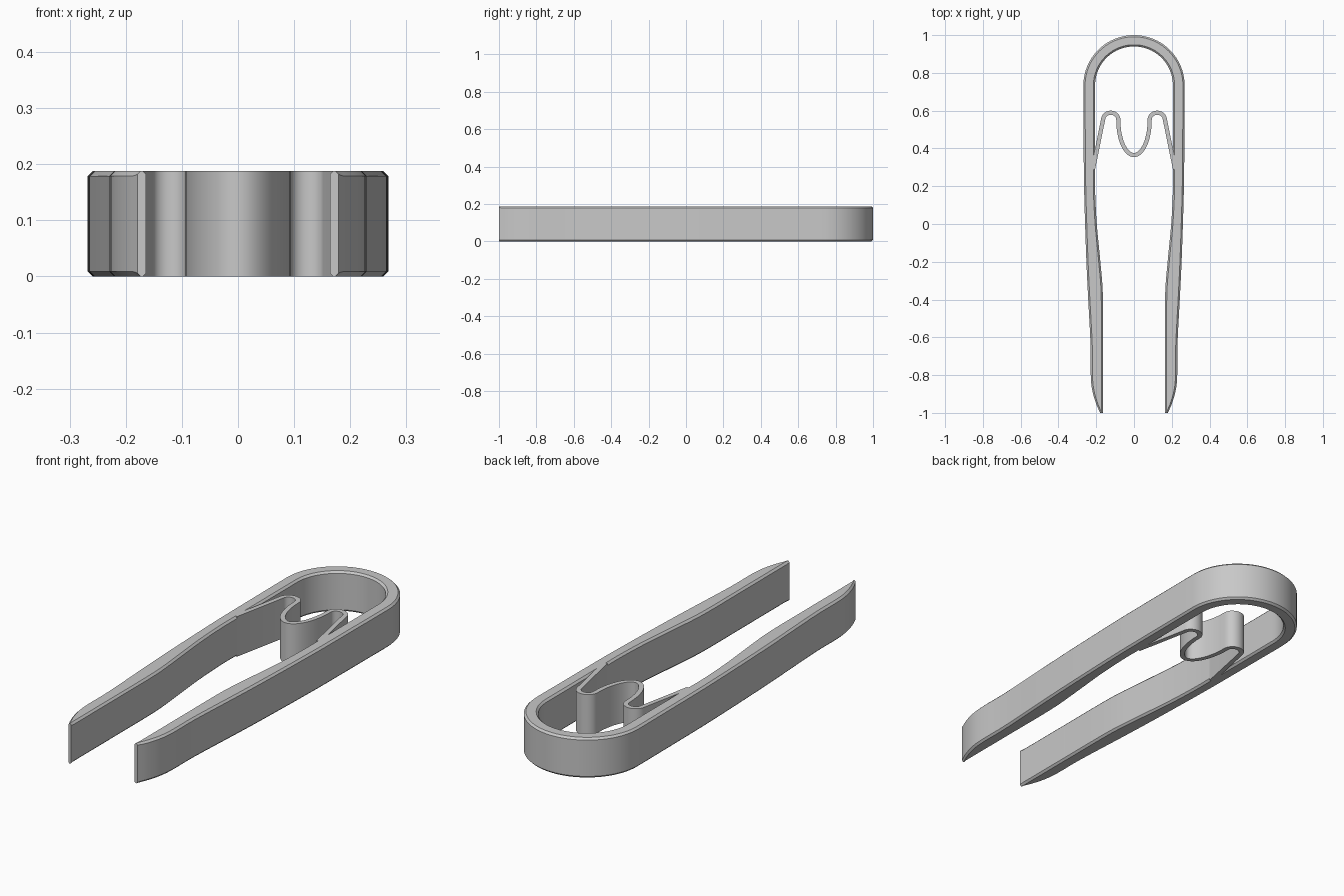
import bpy, bmesh
from math import sin, cos, radians
from mathutils import Vector

HEIGHT = 0.188
CHAMFER = 0.009

if "Cube" in bpy.data.objects:
    bpy.data.objects.remove(bpy.data.objects["Cube"])

GREY = (0.58, 0.58, 0.58, 1)
grey = bpy.data.materials.new("grey plastic")
grey.use_nodes = True
grey.diffuse_color = GREY
grey.node_tree.nodes["Principled BSDF"].inputs["Base Color"].default_value = GREY


def arc(cx, cy, rx, ry, start, end, steps):
    """Points on an ellipse arc, angles in degrees."""
    angles = [radians(start + (end - start) * i / steps) for i in range(steps + 1)]
    return [Vector((cx + rx * cos(a), cy + ry * sin(a))) for a in angles]


def smooth(points, steps=4):
    """Catmull-Rom curve through the points."""
    p = [Vector(q) for q in points]
    p = [2 * p[0] - p[1]] + p + [2 * p[-1] - p[-2]]
    out = []
    for a, b, c, d in zip(p, p[1:], p[2:], p[3:]):
        for i in range(steps):
            t = i / steps
            out.append(0.5 * (2 * b + (c - a) * t + (2 * a - 5 * b + 4 * c - d) * t ** 2
                              + (3 * b - a - 3 * c + d) * t ** 3))
    return out + [p[-2]]


def mirrored(half):
    """Complete a path that ends on x = 0 with its mirror image."""
    return half + [Vector((-p.x, p.y)) for p in reversed(half[:-1])]


def band(name, outer, inner, chamfer=0):
    """Upright band between two matching paths, with optional chamfered rims."""
    bm = bmesh.new()
    rings = []
    for o, i in zip(outer, inner):
        width = (i - o).length
        c = min(chamfer, width * 0.4)
        inset = (i - o) / width * c
        if chamfer:
            section = [(o, c), (o + inset, 0), (i - inset, 0), (i, c),
                       (i, HEIGHT - c), (i - inset, HEIGHT),
                       (o + inset, HEIGHT), (o, HEIGHT - c)]
        else:
            section = [(o, 0), (i, 0), (i, HEIGHT), (o, HEIGHT)]
        rings.append([bm.verts.new((p.x, p.y, z)) for p, z in section])
    for a, b in zip(rings, rings[1:]):
        for k in range(len(a)):
            bm.faces.new((a[k - 1], a[k], b[k], b[k - 1]))
    bm.faces.new(rings[0])
    bm.faces.new(rings[-1])
    bmesh.ops.recalc_face_normals(bm, faces=bm.faces)
    mesh = bpy.data.meshes.new(name)
    bm.to_mesh(mesh)
    bm.free()
    mesh.materials.append(grey)
    obj = bpy.data.objects.new(name, mesh)
    bpy.context.collection.objects.link(obj)
    bpy.ops.object.select_all(action='DESELECT')
    obj.select_set(True)
    bpy.context.view_layer.objects.active = obj
    bpy.ops.object.shade_smooth_by_angle(angle=radians(30))


# Clip body: two tapered arms (y, outer x, inner x) joined by a round bow
arm = smooth([(-1, 0.179, 0.164), (-0.95, 0.201, 0.164), (-0.88, 0.221, 0.164),
              (-0.8, 0.229, 0.164), (-0.64, 0.23, 0.164), (-0.37, 0.244, 0.165),
              (-0.2, 0.252, 0.178), (0, 0.259, 0.197), (0.18, 0.264, 0.206),
              (0.32, 0.266, 0.206), (0.68, 0.268, 0.206)])
outer = [Vector((s.y, s.x)) for s in arm] + arc(0, 0.734, 0.268, 0.266, 0, 90, 20)
inner = [Vector((s.z, s.x)) for s in arm] + arc(0, 0.734, 0.206, 0.206, 0, 90, 20)
band("clip_body", mirrored(outer), mirrored(inner), CHAMFER)

# Inner spring: a thin strip with two humps and a central loop
half = [Vector((0.217, 0.29))]
half += arc(0.123, 0.553, 0.04, 0.036, 10, 180, 14)
half += arc(0, 0.55, 0.083, 0.185, -8, -90, 14)
path = mirrored(half)
normals = []
for i in range(len(path)):
    along = path[min(i + 1, len(path) - 1)] - path[max(i - 1, 0)]
    normals.append(Vector((-along.y, along.x)).normalized() * 0.011)
band("inner_spring", [p + n for p, n in zip(path, normals)],
     [p - n for p, n in zip(path, normals)])
